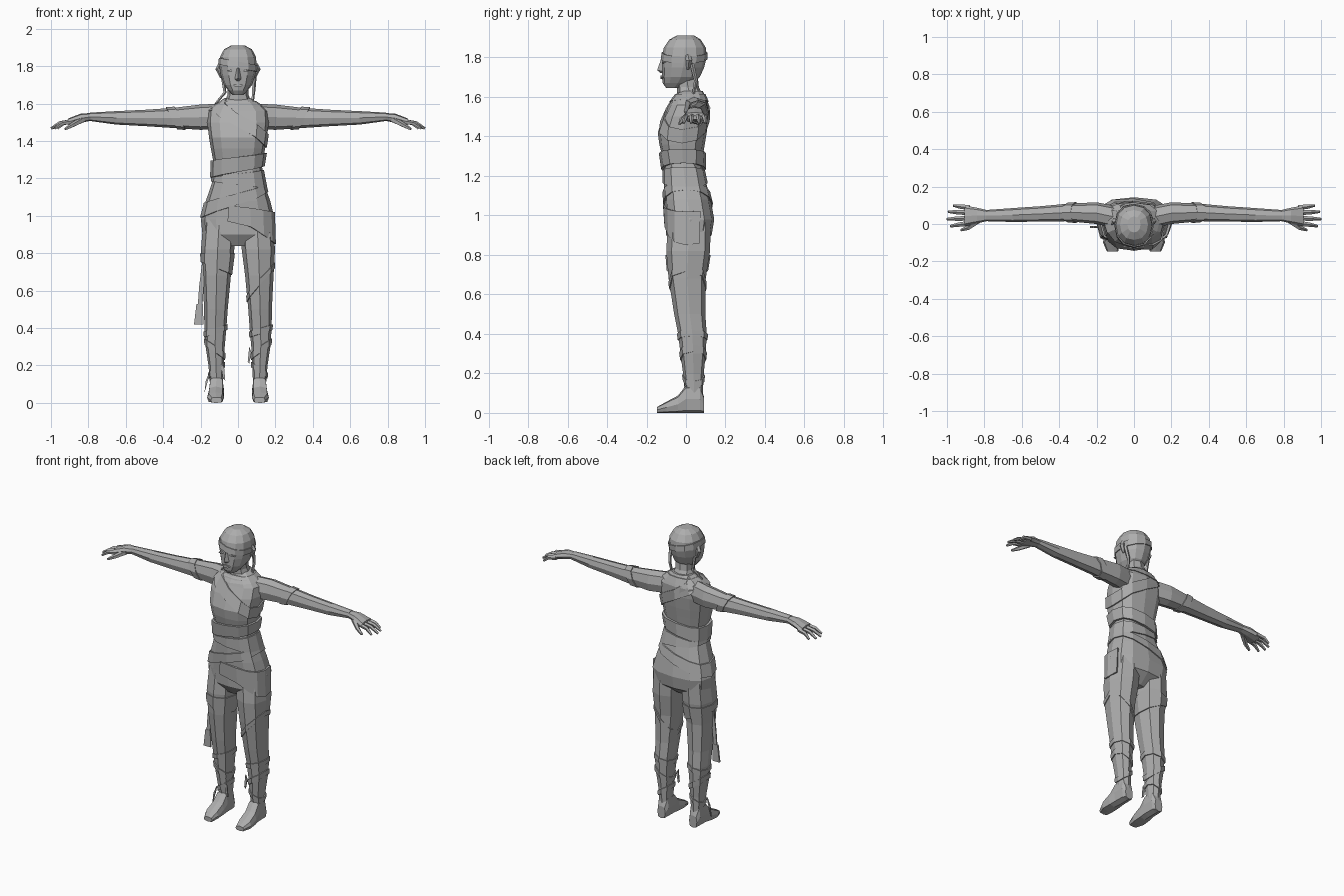
import bpy, bmesh, math
from mathutils import Vector

if "Cube" in bpy.data.objects:
    bpy.data.objects.remove(bpy.data.objects["Cube"])

cloth = bpy.data.materials.new("plain grey")
cloth.diffuse_color = (0.42, 0.42, 0.42, 1)
cloth.use_nodes = True
cloth.node_tree.nodes["Principled BSDF"].inputs["Base Color"].default_value = cloth.diffuse_color


def grid(name, rings, side=1, loop=True, caps=True, wrap=False):
    """Skin a list of rings; wrap joins the last ring to the first."""
    bm = bmesh.new()
    vs = [[bm.verts.new((p[0] * side, p[1], p[2])) for p in r] for r in rings]
    n, m = len(rings[0]), len(rings)
    for i in range(m if wrap else m - 1):
        a, b = vs[i], vs[(i + 1) % m]
        for j in range(n if loop else n - 1):
            k = (j + 1) % n
            bm.faces.new((a[j], a[k], b[k], b[j]))
    if caps and not wrap:
        bm.faces.new(vs[0])
        bm.faces.new(vs[-1])
    if wrap and not loop:
        bm.faces.new([r[0] for r in vs])
        bm.faces.new([r[-1] for r in vs])
    bmesh.ops.recalc_face_normals(bm, faces=bm.faces)
    me = bpy.data.meshes.new(name)
    bm.to_mesh(me)
    bm.free()
    me.materials.append(cloth)
    ob = bpy.data.objects.new(name, me)
    bpy.context.collection.objects.link(ob)
    return ob


def point(prof, t, deg, off=0, axis="z", e=0.75):
    """Point on a profile of rows (position, centre, half width, low, high)."""
    rows = sorted(prof)
    t = min(max(t, rows[0][0]), rows[-1][0])
    for lo, hi in zip(rows, rows[1:]):
        if t <= hi[0]:
            break
    f = (t - lo[0]) / (hi[0] - lo[0])
    _, cx, hw, a, b = [p + (q - p) * f for p, q in zip(lo, hi)]
    c, s = math.cos(math.radians(deg)), math.sin(math.radians(deg))
    u = cx + (hw + off) * math.copysign(abs(c) ** e, c)
    v = (a + b) / 2 + ((b - a) / 2 + off) * math.copysign(abs(s) ** e, s)
    return {"z": (u, v, t), "x": (t, u, v), "y": (u, t, v)}[axis]


def loft(name, prof, n=8, side=1, axis="z", e=0.8):
    return grid(name, [[point(prof, r[0], 360 * j / n, 0, axis, e) for j in range(n)]
                       for r in prof], side)


def band(name, prof, low, high, side=1, axis="z", start=0, end=360, n=12, off=0.008, e=0.75):
    """Thin wrap hugging a profile; low and high are functions of the angle."""
    full = end - start == 360
    angles = [start + (end - start) * j / n for j in range(n if full else n + 1)]
    rings = [[point(prof, f(math.radians(d)), d, o, axis, e) for d in angles]
             for f, o in ((low, -0.012), (low, off), (high, off), (high, -0.012))]
    return grid(name, rings, side, loop=full, wrap=True)


def tube(name, pts, side=1, n=5, flat=1.0):
    """Tapered tube through (x, y, z, radius) points."""
    rings = []
    for i, p in enumerate(pts):
        d = Vector(pts[min(i + 1, len(pts) - 1)][:3]) - Vector(pts[max(i - 1, 0)][:3])
        ref = Vector((0, 1, 0)) if abs(d.normalized().y) < 0.9 else Vector((1, 0, 0))
        u = d.cross(ref).normalized()
        v = d.cross(u).normalized()
        rings.append([Vector(p[:3]) + p[3] * (u * math.cos(2 * math.pi * j / n) * flat
                      + v * math.sin(2 * math.pi * j / n)) for j in range(n)])
    return grid(name, rings, side)


def slab(name, outline, y, thick=0.008):
    return grid(name, [[(x, y + o, z) for x, z in outline] for o in (0, thick)])


# Torso with broad chest, narrow waist and full hips
torso = [(1.63, 0, .065, -.03, .085), (1.60, 0, .115, -.068, .10), (1.56, 0, .16, -.085, .115),
         (1.50, 0, .165, -.115, .115), (1.42, 0, .155, -.143, .105), (1.36, 0, .145, -.135, .095),
         (1.27, 0, .128, -.112, .08), (1.18, 0, .138, -.112, .098), (1.08, 0, .172, -.11, .125),
         (.98, 0, .198, -.103, .143), (.90, 0, .19, -.10, .13), (.84, 0, .06, -.06, .06)]
loft("torso", torso, 12, e=.75)
hips = torso[:-1] + [(.78, 0, .197, -.10, .12)]
loft("neck", [(1.70, 0, .055, -.055, .06), (1.65, 0, .055, -.045, .065),
              (1.60, 0, .075, -.045, .09)])

# Head, face and hair
head = [(1.912, 0, .035, -.045, .04), (1.89, 0, .075, -.085, .075), (1.85, 0, .096, -.112, .10),
        (1.80, 0, .10, -.122, .105), (1.75, 0, .092, -.122, .092), (1.70, 0, .075, -.122, .07),
        (1.67, 0, .052, -.118, .035), (1.645, 0, .028, -.10, -.02)]
loft("head", head, 12, e=.9)
grid("nose", [[(-.008, -.118, 1.79), (.008, -.118, 1.79), (0, -.127, 1.79)],
              [(-.017, -.118, 1.73), (.017, -.118, 1.73), (0, -.146, 1.735)],
              [(-.010, -.115, 1.722), (.010, -.115, 1.722), (0, -.13, 1.722)]])
slab("lips", [(-.026, 1.70), (0, 1.708), (.026, 1.70), (.014, 1.69), (-.014, 1.69)], -.128, .02)
band("headband", head, lambda a: 1.79 - .02 * math.cos(a), lambda a: 1.825 - .02 * math.cos(a),
     off=.006, e=.9)
for s, tag in ((1, "left"), (-1, "right")):
    slab(tag + "_eye", [(s * .022, 1.775), (s * .04, 1.783), (s * .058, 1.775), (s * .04, 1.77)],
         -.122, .03)
    tube(tag + "_ear", [(.092, .01, 1.81, .014), (.104, .015, 1.785, .017), (.088, .01, 1.74, .008)], s)
tube("left_hair_strand", [(.09, .03, 1.77, .012), (.084, .05, 1.68, .01), (.075, .03, 1.58, .006)])
tube("right_hair_strand", [(-.085, .03, 1.75, .01), (-.07, .03, 1.66, .009), (-.12, .0, 1.60, .006)])

# Chest sash and collar
band("chest_sash", torso, lambda a: 1.475 - .11 * math.cos(a), lambda a: 1.545 - .11 * math.cos(a))
band("collar", torso, lambda a: 1.575 + .012 * math.cos(a), lambda a: 1.615, off=.006)

# Waist and hip wraps, each tilted a little
band("upper_waist_wrap", torso, lambda a: 1.235 + .03 * math.cos(a),
     lambda a: 1.315 + .02 * math.cos(a), off=.014)
band("lower_waist_wrap", torso, lambda a: 1.165 - .02 * math.cos(a),
     lambda a: 1.225 + .02 * math.cos(a), off=.008)
band("hip_sash", hips, lambda a: 1.06 + .07 * math.cos(a), lambda a: 1.12 + .05 * math.cos(a), off=.008)
band("hip_drape", hips, lambda a: .97 - .12 * max(0, math.cos(a)),
     lambda a: 1.05 - .03 * math.cos(a), start=-100, end=20, n=5, off=.01)

# Arms, sleeves, hands and fingers
arm = [(.09, .035, .06, 1.465, 1.60), (.20, .058, .058, 1.46, 1.595), (.35, .062, .047, 1.47, 1.577),
       (.50, .054, .041, 1.48, 1.567), (.65, .048, .037, 1.488, 1.56), (.79, .045, .03, 1.507, 1.552)]
palm = [(.78, .045, .028, 1.51, 1.55), (.84, .045, .042, 1.497, 1.547), (.905, .043, .056, 1.485, 1.522)]
fingers = [(.088, .099, .965), (.06, .066, .993), (.031, .026, 1.0), (.004, -.012, .98)]
# Legs and feet
leg = [(.98, .10, .085, -.09, .125), (.82, .109, .089, -.10, .122), (.68, .114, .076, -.088, .10),
       (.50, .118, .063, -.06, .098), (.40, .121, .059, -.04, .105), (.30, .122, .051, -.028, .10),
       (.20, .117, .041, -.015, .09), (.09, .115, .034, .0, .085)]
foot = [(.092, .115, .028, 0, .08), (.07, .115, .038, 0, .14), (0, .115, .04, 0, .14),
        (-.04, .118, .043, 0, .088), (-.10, .12, .045, 0, .056), (-.147, .115, .03, 0, .03)]
for s, tag in ((1, "left"), (-1, "right")):
    loft(tag + "_arm", arm, 8, s, "x")
    band(tag + "_sleeve_cuff", arm, lambda a: .31 + .03 * math.sin(a),
         lambda a: .355 + .03 * math.sin(a), s, "x", n=8, off=.006, e=.8)
    loft(tag + "_palm", palm, 8, s, "x")
    for i, (y0, y1, x1) in enumerate(fingers):
        tube(f"{tag}_finger_{i + 1}", [(.88, y0, 1.505, .014), ((x1 + .90) / 2, (y0 + y1) / 2, 1.495, .012),
                                       (x1, y1, 1.467, .007)], s)
    tube(tag + "_thumb", [(.83, .02, 1.515, .018), (.885, -.02, 1.485, .013), (.925, -.033, 1.463, .007)], s)
    loft(tag + "_leg", leg, 8, s)
    loft(tag + "_foot", foot, 8, s, "y", .6)
    # Tilted wraps at the knee, shin and ankle
    for part, z, tilt, h in (("knee", .37, .02 * s, .03), ("shin", .27, .04, .035), ("ankle", .16, -.03, .03)):
        band(f"{tag}_{part}_wrap", leg, lambda a, z=z, t=tilt: z + t * math.cos(a),
             lambda a, z=z, t=tilt, h=h: z + h + t * math.cos(a), s, n=8, off=.006, e=.8)

# Thigh wraps differ on each leg
band("right_thigh_hem", leg, lambda a: .72 + .035 * math.cos(a), lambda a: .80, -1, n=8, off=.006, e=.8)
band("left_thigh_wrap", leg, lambda a: .63 + .09 * math.cos(a), lambda a: .66 + .09 * math.cos(a),
     1, n=8, off=.005, e=.8)

# Hanging cloth strip and loose ankle ties
slab("hanging_strip", [(-.19, .77), (-.175, .74), (-.19, .52), (-.215, .52), (-.208, .62)], -.02)
slab("hanging_panel", [(-.235, .42), (-.185, .42), (-.187, .53), (-.222, .53)], -.022, .012)
slab("right_ankle_tie", [(-.15, .17), (-.155, .14), (-.18, .05), (-.172, .12)], -.01)
slab("left_ankle_tie", [(.06, .30), (.072, .27), (.06, .21), (.052, .22)], -.01)
slab("right_inner_tie", [(-.075, .20), (-.068, .12), (-.08, .13), (-.09, .19)], -.01)
